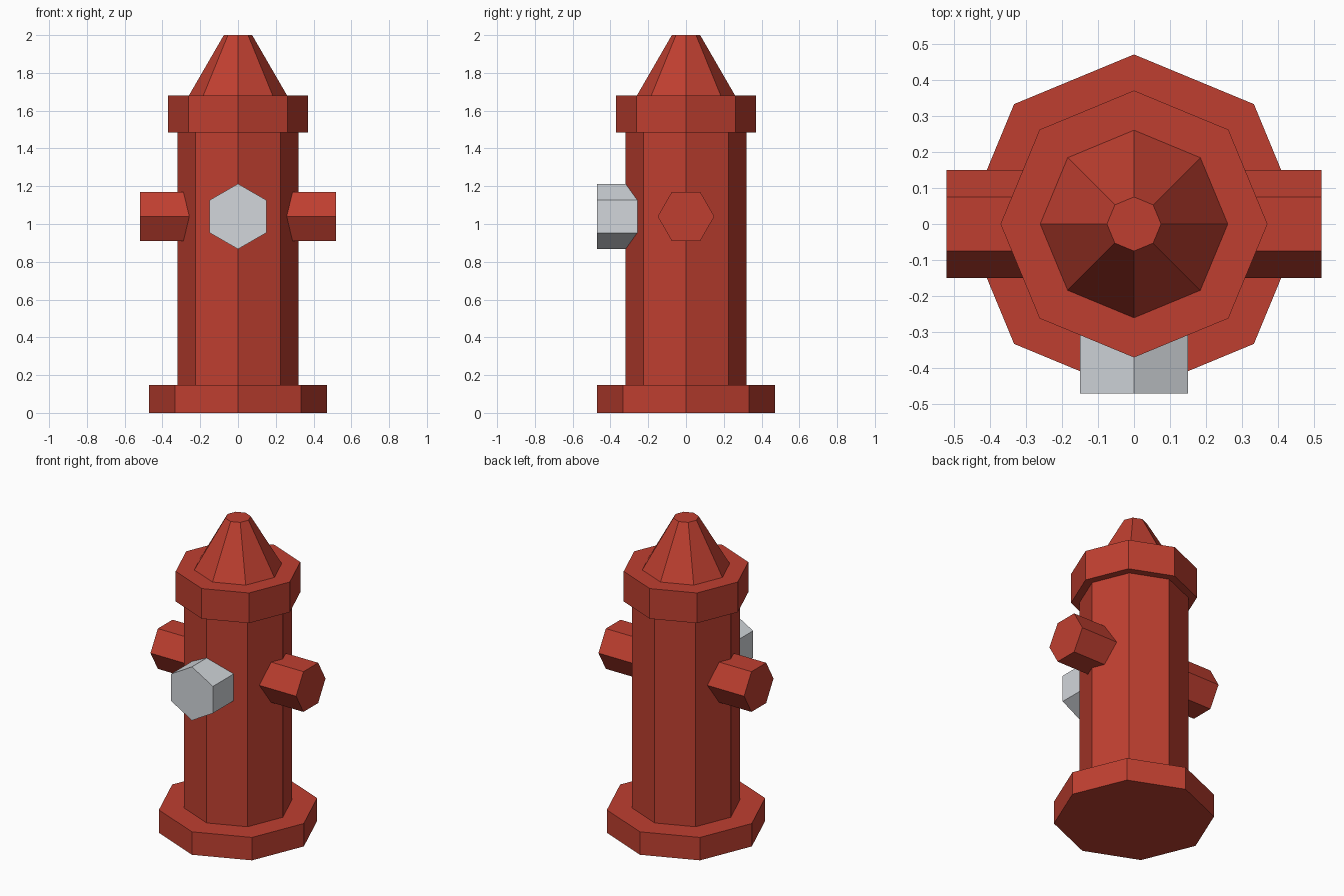
import bpy
import math

if "Cube" in bpy.data.objects:
    bpy.data.objects.remove(bpy.data.objects["Cube"])


def make_material(name, rgb):
    mat = bpy.data.materials.new(name)
    lin = [(c / 255 / 12.92) if c < 10 else ((c / 255 + 0.055) / 1.055) ** 2.4 for c in rgb]
    mat.diffuse_color = (*lin, 1.0)
    mat.use_nodes = True
    mat.node_tree.nodes["Principled BSDF"].inputs["Base Color"].default_value = mat.diffuse_color
    return mat


RED = make_material("hydrant red", (191, 63, 48))
GREY = make_material("cap grey", (210, 214, 219))


def prism(name, sides, r1, r2, depth, location, material, rotation=(0, 0, 0)):
    """Flat-sided prism or frustum, centred on location."""
    bpy.ops.mesh.primitive_cone_add(vertices=sides, radius1=r1, radius2=r2, depth=depth,
                                    location=location, rotation=rotation)
    obj = bpy.context.object
    obj.name = name
    obj.data.materials.append(material)
    return obj


def octagon(name, r1, r2, z0, z1):
    """Eight-sided section of the barrel with corners on the axes."""
    obj = prism(name, 8, r1, r2, z1 - z0, (0, 0, (z0 + z1) / 2), RED)
    return obj


# Stacked barrel sections
octagon("base_flange", 0.47, 0.47, 0.0, 0.148)
octagon("barrel", 0.32, 0.32, 0.148, 1.485)
octagon("collar", 0.37, 0.37, 1.485, 1.68)
octagon("bonnet", 0.26, 0.075, 1.68, 2.0)

# Side outlets, with corners at top and bottom
OUTLET_Z = 1.04
for side, name in ((-1, "left_outlet"), (1, "right_outlet")):
    prism(name, 6, 0.15, 0.15, 0.32, (side * 0.36, 0, OUTLET_Z), RED,
          (0, side * math.pi / 2, 0))

# Front outlet cap, flat on top
prism("front_cap", 6, 0.173, 0.173, 0.27, (0, -0.335, OUTLET_Z), GREY, (math.pi / 2, 0, 0))
